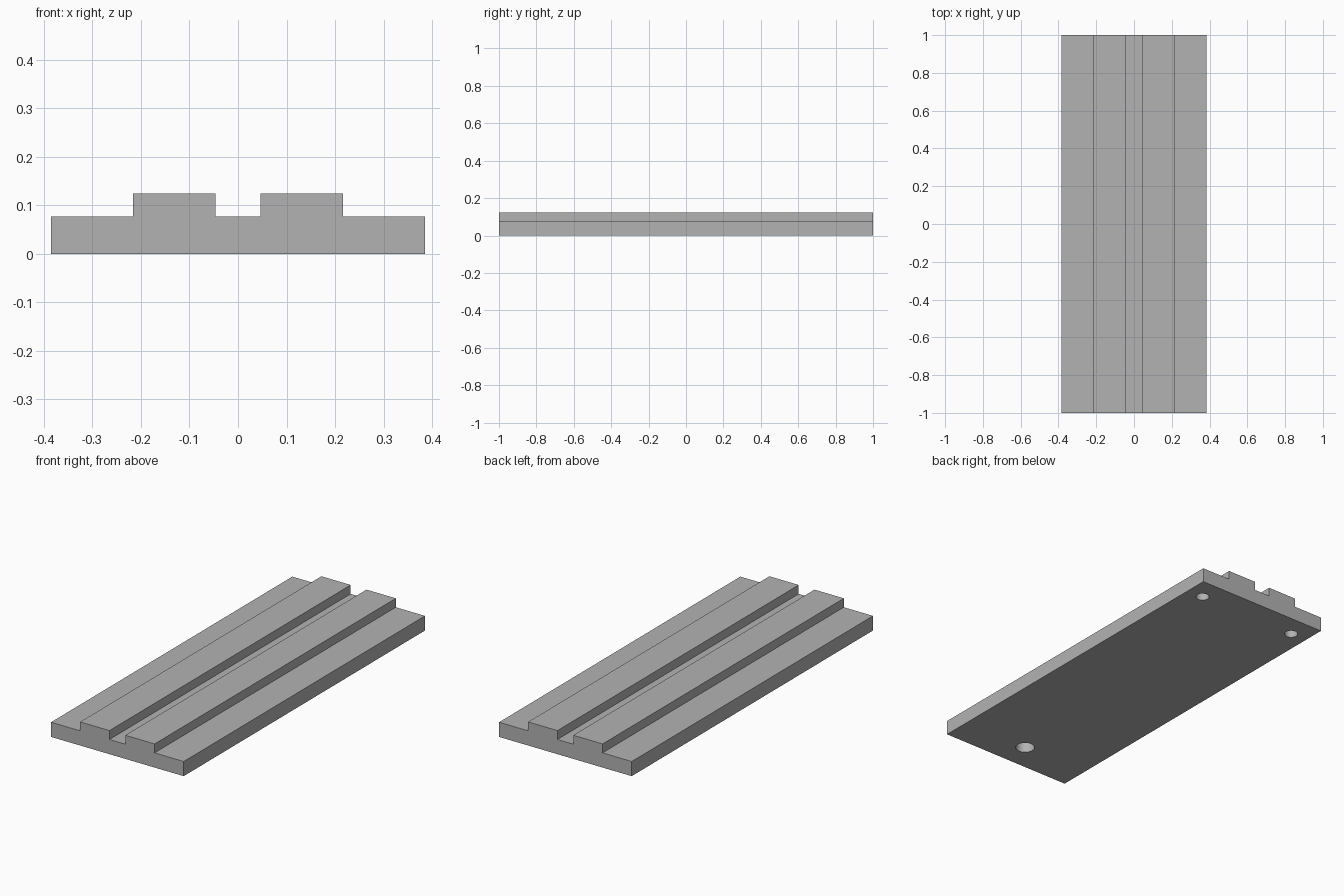
import bpy
import bmesh

LENGTH = 2.0
HOLE_DEPTH = 0.07

cube = bpy.data.objects.get("Cube")
if cube:
    bpy.data.objects.remove(cube, do_unlink=True)

# Single plain grey finish
grey = bpy.data.materials.new("plain grey")
colour = (0.45, 0.45, 0.45, 1.0)
grey.use_nodes = True
grey.diffuse_color = colour
grey.node_tree.nodes["Principled BSDF"].inputs["Base Color"].default_value = colour


def add_object(name, bm):
    bmesh.ops.recalc_face_normals(bm, faces=bm.faces)
    mesh = bpy.data.meshes.new(name)
    bm.to_mesh(mesh)
    bm.free()
    mesh.materials.append(grey)
    obj = bpy.data.objects.new(name, mesh)
    bpy.context.collection.objects.link(obj)
    return obj


# Rail plate: half profile mirrored across x, extruded along the length
half = [(0.046, 0.077), (0.046, 0.124), (0.216, 0.124),
        (0.216, 0.077), (0.385, 0.077), (0.385, 0.0)]
profile = half + [(-x, z) for x, z in reversed(half)]
bm = bmesh.new()
end = bm.faces.new([bm.verts.new((x, -LENGTH / 2, z)) for x, z in profile])
side = bmesh.ops.extrude_face_region(bm, geom=[end])
moved = [v for v in side["geom"] if isinstance(v, bmesh.types.BMVert)]
bmesh.ops.translate(bm, verts=moved, vec=(0, LENGTH, 0))
plate = add_object("rail_plate", bm)

# Blind mounting holes in the underside: x, y, radius
holes = {
    "left_hole": (0.29, 0.88, 0.033),
    "right_hole": (-0.29, 0.88, 0.033),
    "front_hole": (0.0, -0.85, 0.047),
}
for name, (x, y, radius) in holes.items():
    bm = bmesh.new()
    bmesh.ops.create_cone(bm, cap_ends=True, segments=48, radius1=radius,
                          radius2=radius, depth=2 * HOLE_DEPTH)
    cutter = add_object(name + "_cutter", bm)
    cutter.location = (x, y, 0)
    cutter.hide_render = True
    cutter.hide_set(True)
    cut = plate.modifiers.new(name, "BOOLEAN")
    cut.operation = "DIFFERENCE"
    cut.solver = "EXACT"
    cut.object = cutter

# Smooth hole walls with crisp edges
bpy.context.view_layer.objects.active = plate
plate.select_set(True)
for modifier in list(plate.modifiers):
    bpy.ops.object.modifier_apply(modifier=modifier.name)
for obj in [o for o in bpy.data.objects if o.name.endswith("_cutter")]:
    bpy.data.objects.remove(obj, do_unlink=True)
bpy.ops.object.shade_smooth_by_angle()
